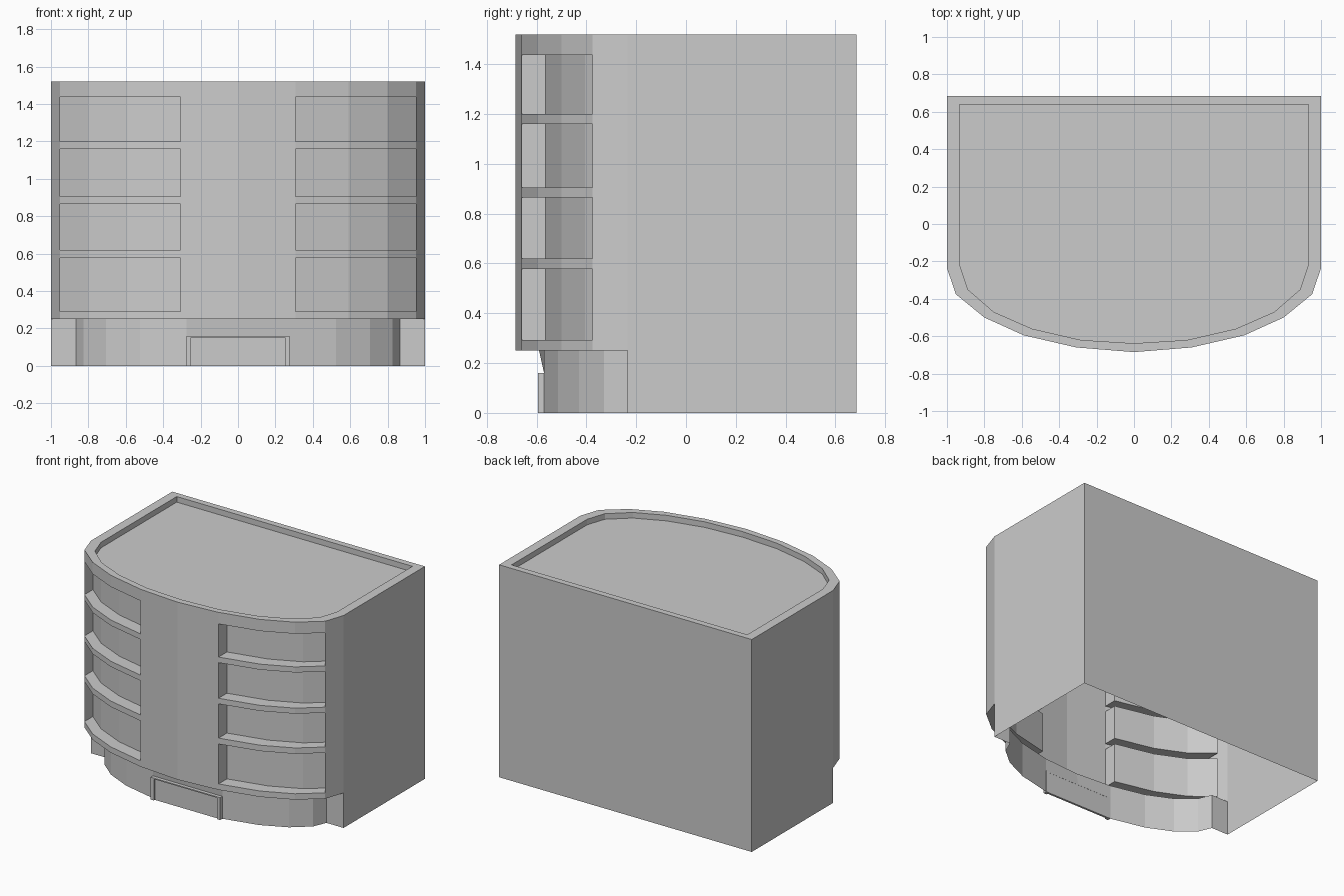
import bpy, bmesh

if "Cube" in bpy.data.objects:
    bpy.data.objects.remove(bpy.data.objects["Cube"])

H, BASE, BACK, ROOF = 1.52, 0.25, 0.685, 1.48
DOOR_H = 0.16
# right half of the plan outlines, centre front to side
OUTER = [(0, -.685), (.308, -.66), (.59, -.595), (.80, -.5), (.953, -.375), (1, -.235)]
RIM = [(0, -.638), (.285, -.62), (.545, -.56), (.75, -.47), (.888, -.35), (.933, -.215)]
LOWER = [(0, -.59), (.275, -.57), (.525, -.513), (.705, -.43), (.825, -.33), (.865, -.235)]
BALCONIES = [(.292, .578), (.62, .865), (.905, 1.16), (1.2, 1.437)]
DEPTH = 0.095


def make_object(name, bm):
    bmesh.ops.remove_doubles(bm, verts=bm.verts, dist=1e-4)
    bmesh.ops.recalc_face_normals(bm, faces=bm.faces)
    me = bpy.data.meshes.new(name)
    bm.to_mesh(me)
    bm.free()
    ob = bpy.data.objects.new(name, me)
    bpy.context.collection.objects.link(ob)
    return ob


bm = bmesh.new()


def face(*pts):
    bm.faces.new([bm.verts.new(p) for p in pts])


def wall(a, b, z0, z1):
    face((*a, z0), (*b, z0), (*b, z1), (*a, z1))


def flat(a, b, c, d, z):
    face((*a, z), (*b, z), (*c, z), (*d, z))


levels = [BASE] + [z for pair in BALCONIES for z in pair] + [H]

for s in (1, -1):
    outer, rim, lower = ([(s * x, y) for x, y in p] for p in (OUTER, RIM, LOWER))
    inset = [(x, y + DEPTH) for x, y in outer]
    # curved upper front with recessed balconies
    for i in range(5):
        a, b, c, d = outer[i], outer[i + 1], inset[i + 1], inset[i]
        for k in range(len(levels) - 1):
            z0, z1 = levels[k], levels[k + 1]
            if 1 <= i <= 3 and k % 2:
                wall(d, c, z0, z1)
                flat(a, b, c, d, z0)
                flat(a, b, c, d, z1)
                if i == 1:
                    wall(a, d, z0, z1)
                if i == 3:
                    wall(b, c, z0, z1)
            else:
                wall(a, b, z0, z1)
        # parapet top, parapet inside and overhang underside
        flat(a, b, rim[i + 1], rim[i], H)
        wall(rim[i], rim[i + 1], ROOF, H)
        flat(a, b, lower[i + 1], lower[i], BASE)
        # set-back ground floor, flattened behind the door
        if i:
            wall(lower[i], lower[i + 1], 0, BASE)
        else:
            m = (0, lower[1][1])
            wall(m, lower[1], 0, DOOR_H)
            face((*m, DOOR_H), (*lower[1], DOOR_H), (*lower[1], BASE), (*lower[0], BASE))
    # returns beside the ground floor, side walls and parapet
    corner, rim_corner = (s, BACK), (s * .933, .64)
    wall(lower[5], outer[5], 0, BASE)
    wall(outer[5], corner, 0, BASE)
    wall(outer[5], corner, BASE, H)
    flat(outer[5], corner, rim_corner, rim[5], H)
    wall(rim[5], rim_corner, ROOF, H)

# back wall, back parapet and roof deck
wall((-1, BACK), (1, BACK), 0, H)
flat((-1, BACK), (1, BACK), (.933, .64), (-.933, .64), H)
wall((-.933, .64), (.933, .64), ROOF, H)
deck = RIM + [(.933, .64), (-.933, .64)] + [(-x, y) for x, y in RIM[:0:-1]]
face(*[(x, y, ROOF) for x, y in deck])
make_object("building_shell", bm)


def box(name, x0, x1, y0, y1, z0, z1):
    b = bmesh.new()
    bmesh.ops.create_cube(b, size=1)
    for v in b.verts:
        v.co = (x1 if v.co.x > 0 else x0, y1 if v.co.y > 0 else y0, z1 if v.co.z > 0 else z0)
    make_object(name, b)


# entrance frame and door
box("door_jamb_left", -.275, -.25, -.595, -.568, 0, DOOR_H)
box("door_jamb_right", .25, .275, -.595, -.568, 0, DOOR_H)
box("door_lintel", -.25, .25, -.595, -.568, .152, DOOR_H)
box("door_panel", -.25, .25, -.584, -.569, 0, .152)
